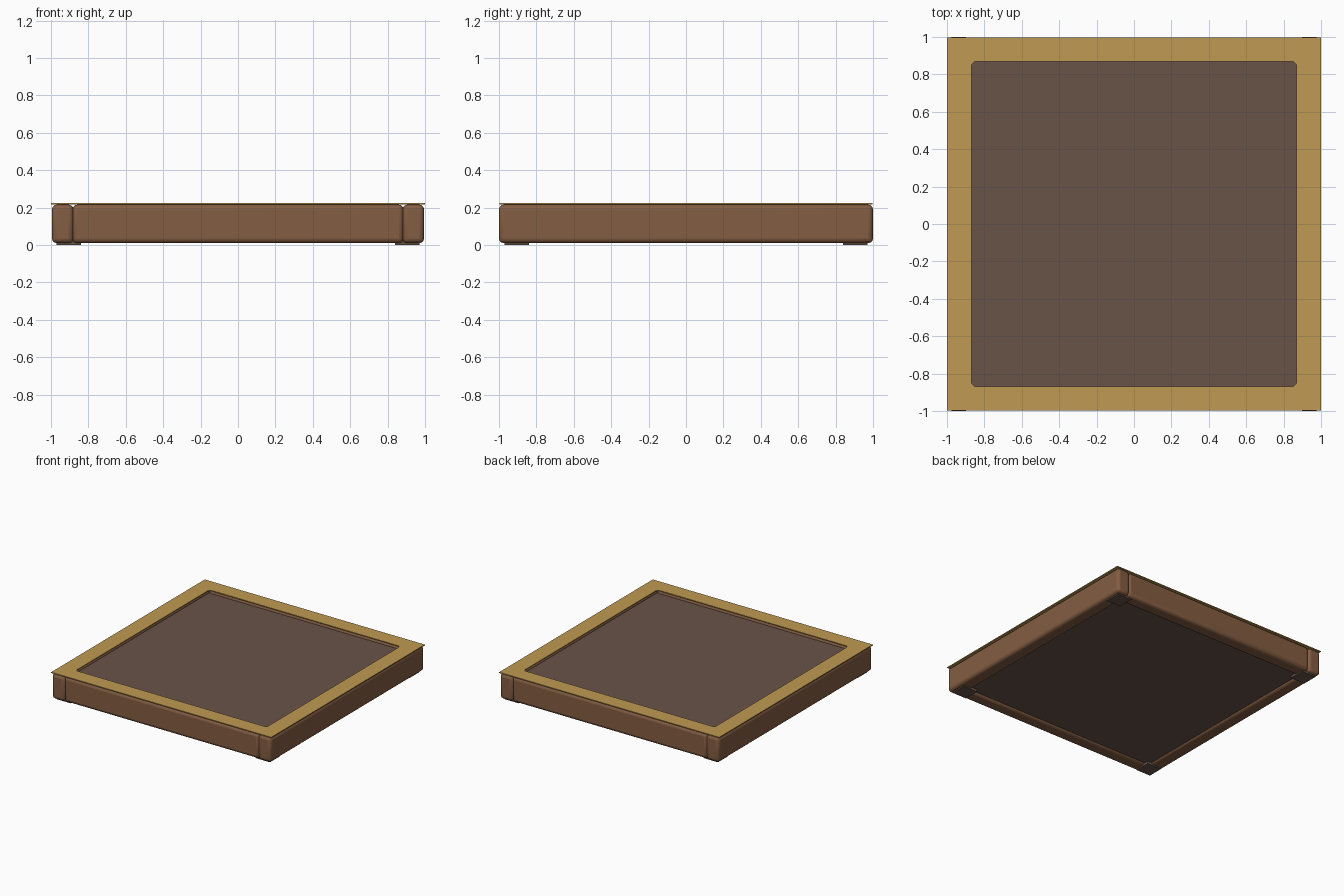
import bpy, bmesh

if "Cube" in bpy.data.objects:
    bpy.data.objects.remove(bpy.data.objects["Cube"])


def material(name, rgb):
    m = bpy.data.materials.new(name)
    m.diffuse_color = (*rgb, 1)
    m.use_nodes = True
    m.node_tree.nodes["Principled BSDF"].inputs["Base Color"].default_value = m.diffuse_color
    return m


board_wood = material("board wood", (0.23, 0.11, 0.055))
trim_gold = material("trim", (0.53, 0.32, 0.085))
dark = material("dark panel", (0.14, 0.087, 0.064))


def box(name, lo, hi, mat, bevel=0.0, segments=3):
    """Box between two corners with optional rounded edges."""
    bpy.ops.mesh.primitive_cube_add(size=1, location=[(a + b) / 2 for a, b in zip(lo, hi)])
    ob = bpy.context.object
    ob.name = name
    ob.scale = [b - a for a, b in zip(lo, hi)]
    bpy.ops.object.transform_apply(location=False, rotation=False, scale=True)
    ob.data.materials.append(mat)
    if bevel:
        mod = ob.modifiers.new("Rounded edges", 'BEVEL')
        mod.width = bevel
        mod.segments = segments
        bpy.ops.object.shade_smooth_by_angle()
    return ob


# Side boards run the full depth
for side, x0, x1 in (("left", -0.995, -0.88), ("right", 0.88, 0.995)):
    box(side + "_board", (x0, -1, 0.01), (x1, 1, 0.215), board_wood, 0.025)

# Front and back boards sit between them
for side, y0, y1 in (("front", -0.995, -0.88), ("back", 0.88, 0.995)):
    box(side + "_board", (-0.885, y0, 0.01), (0.885, y1, 0.215), board_wood, 0.025)

# Recessed infill panel
box("infill_panel", (-0.89, -0.89, 0.025), (0.89, 0.89, 0.19), dark)

# Corner pads underneath
for x in (-1, 1):
    for y in (-1, 1):
        cx, cy = 0.905 * x, 0.905 * y
        box("corner_pad", (cx - 0.065, cy - 0.065, 0), (cx + 0.065, cy + 0.065, 0.02), dark)

# Flat top trim: square ring with clipped inner corners
bm = bmesh.new()
w, i, c = 1.0, 0.868, 0.015
outer, inner = [], []
for sx, sy in ((1, 1), (-1, 1), (-1, -1), (1, -1)):
    outer.append(bm.verts.new((sx * w, sy * 0.997, 0.217)))
    pair = [(sx * i, sy * (i - c)), (sx * (i - c), sy * i)]
    if sx * sy < 0:
        pair.reverse()
    inner += [bm.verts.new((*p, 0.217)) for p in pair]
for k in range(4):
    n = (k + 1) % 4
    bm.faces.new((outer[k], outer[n], inner[2 * n], inner[2 * k + 1]))
    bm.faces.new((outer[k], inner[2 * k + 1], inner[2 * k]))
bmesh.ops.recalc_face_normals(bm, faces=bm.faces)
ext = bmesh.ops.extrude_face_region(bm, geom=bm.faces[:])
bmesh.ops.translate(bm, vec=(0, 0, 0.007), verts=[v for v in ext["geom"] if isinstance(v, bmesh.types.BMVert)])
bmesh.ops.recalc_face_normals(bm, faces=bm.faces)
me = bpy.data.meshes.new("top_trim")
bm.to_mesh(me)
bm.free()
me.materials.append(trim_gold)
bpy.context.collection.objects.link(bpy.data.objects.new("top_trim", me))
